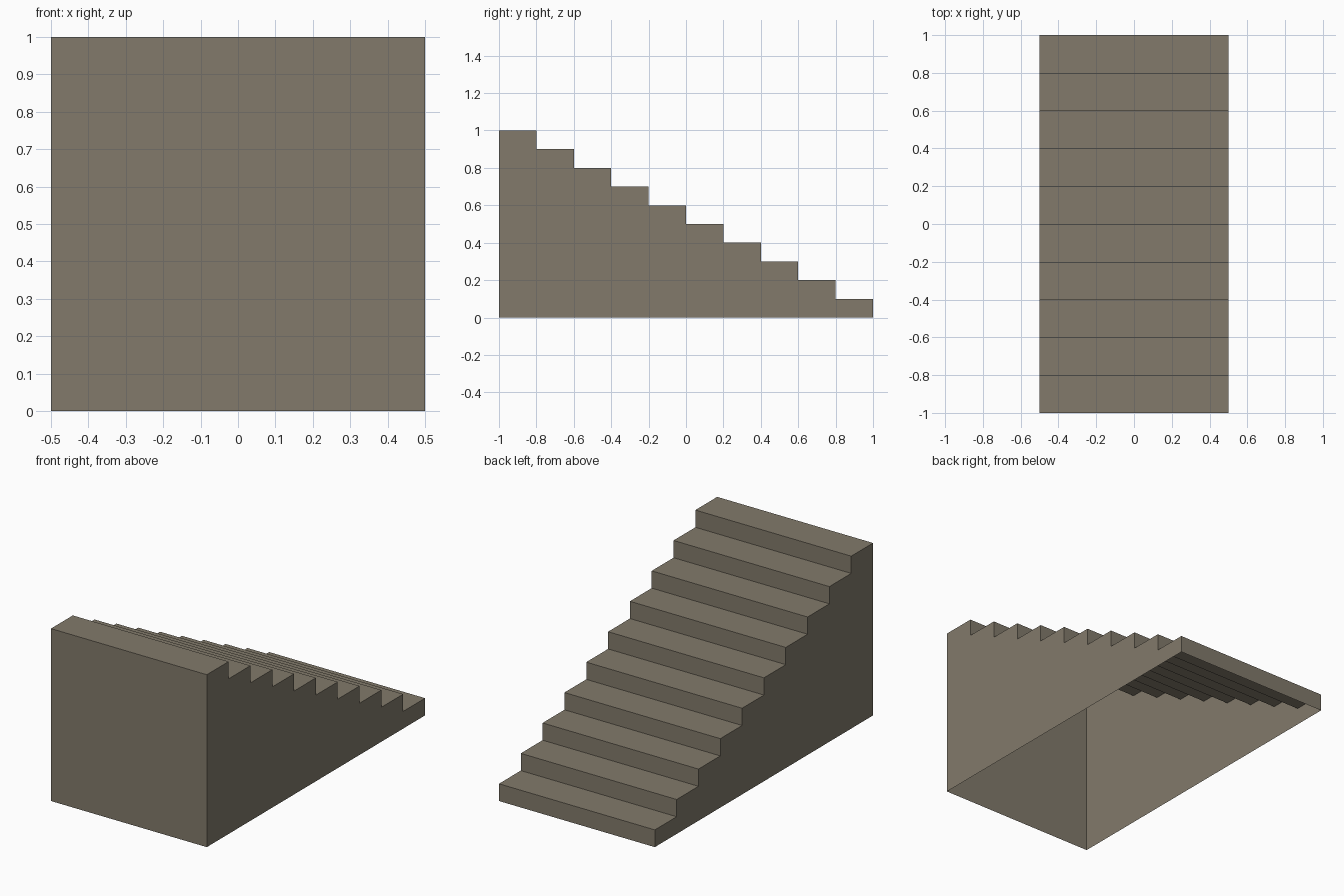
import bpy
import bmesh

if "Cube" in bpy.data.objects:
    bpy.data.objects.remove(bpy.data.objects["Cube"])

STEPS = 10
HALF_W = 0.5
RUN, RISE = 0.2, 0.1

stone = bpy.data.materials.new("warm grey stone")
stone.diffuse_color = (0.223, 0.195, 0.147, 1.0)
stone.use_nodes = True
stone.node_tree.nodes["Principled BSDF"].inputs["Base Color"].default_value = stone.diffuse_color

# Stepped side profile (y, z), from the front foot, over the steps, to the back foot
profile = [(-1.0, 0.0)]
for i in range(STEPS):
    z = 1.0 - i * RISE
    profile += [(-1.0 + i * RUN, z), (-1.0 + (i + 1) * RUN, z)]
profile.append((1.0, 0.0))

bm = bmesh.new()
left = [bm.verts.new((-HALF_W, y, z)) for y, z in profile]
right = [bm.verts.new((HALF_W, y, z)) for y, z in profile]

# Front wall, treads and risers: a thin shell, left open underneath
for a in range(len(profile) - 1):
    bm.faces.new((left[a], right[a], right[a + 1], left[a + 1]))

# Side walls
bm.faces.new(left)
bm.faces.new(right[::-1])

mesh = bpy.data.meshes.new("staircase")
bm.to_mesh(mesh)
bm.free()
mesh.materials.append(stone)
staircase = bpy.data.objects.new("staircase", mesh)
bpy.context.collection.objects.link(staircase)
